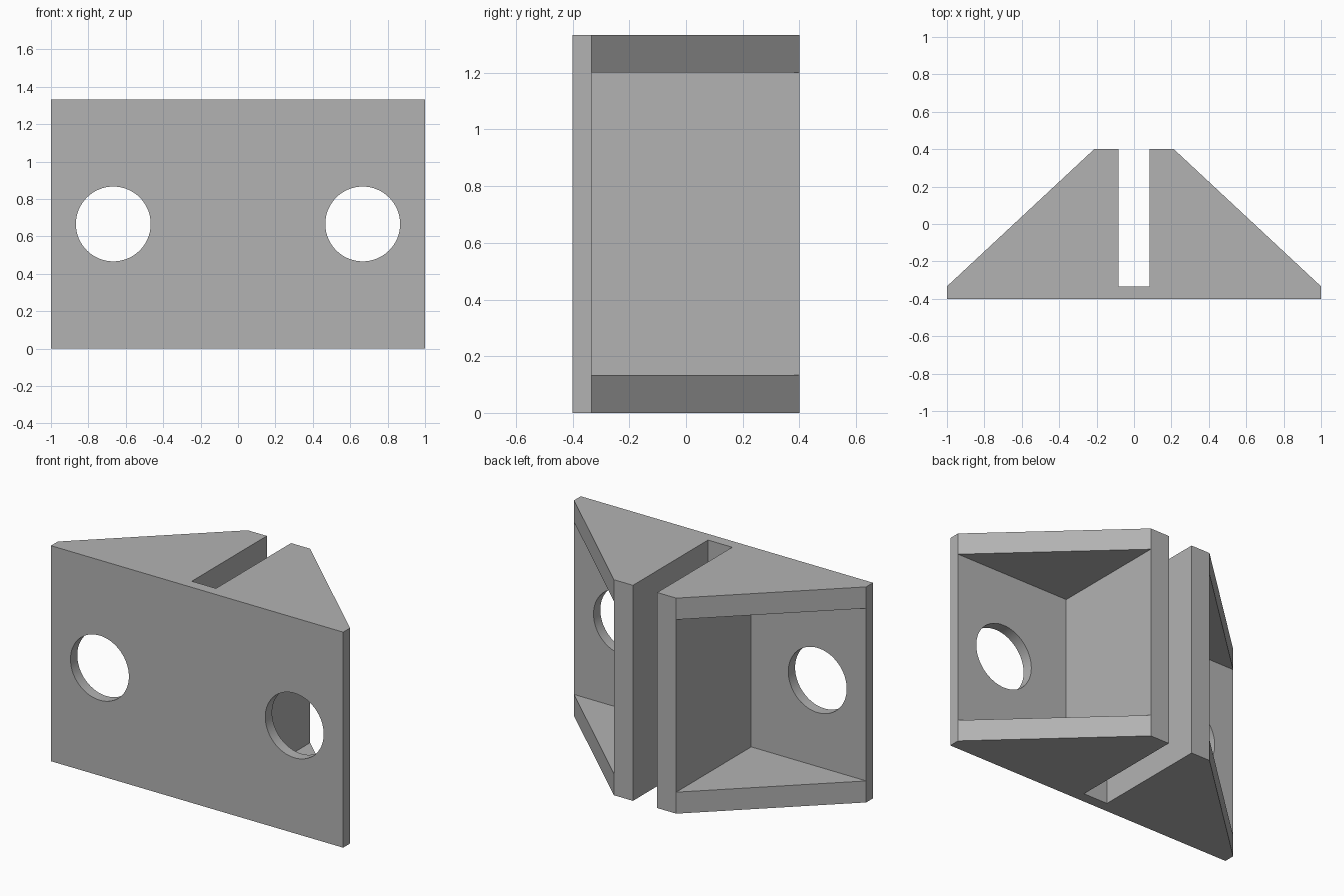
import bpy
import bmesh
from math import radians
from mathutils import Matrix, Vector

cube = bpy.data.objects.get("Cube")
if cube:
    bpy.data.objects.remove(cube, do_unlink=True)

WIDTH, DEPTH, HEIGHT = 2.0, 0.8, 4 / 3
PLATE_BACK = -1 / 3              # rear face of the mounting plate
SLOT, WALL = 0.083, 0.213        # inner and outer x of each upright wall
SHELF = 0.133                    # thickness of the triangular shelves
HOLE_X, HOLE_R = 2 / 3, 0.2

grey = bpy.data.materials.new("plain grey")
grey.use_nodes = True
colour = (0.45, 0.45, 0.45, 1)
grey.diffuse_color = colour
grey.node_tree.nodes["Principled BSDF"].inputs["Base Color"].default_value = colour


def add_object(name, bm):
    bmesh.ops.recalc_face_normals(bm, faces=bm.faces)
    mesh = bpy.data.meshes.new(name)
    bm.to_mesh(mesh)
    bm.free()
    mesh.materials.append(grey)
    obj = bpy.data.objects.new(name, mesh)
    bpy.context.collection.objects.link(obj)
    return obj


def box_cutter(name, low, high):
    low, high = Vector(low), Vector(high)
    bm = bmesh.new()
    bmesh.ops.create_cube(bm, size=1, matrix=Matrix.Translation((low + high) / 2)
                          @ Matrix.Diagonal((*(high - low), 1)))
    return add_object(name, bm)


def hole_cutter(name, x):
    bm = bmesh.new()
    bmesh.ops.create_cone(bm, cap_ends=True, segments=64, radius1=HOLE_R,
                          radius2=HOLE_R, depth=0.3,
                          matrix=Matrix.Translation((x, -DEPTH / 2, HEIGHT / 2))
                          @ Matrix.Rotation(radians(90), 4, 'X'))
    return add_object(name, bm)


# Bracket body: slotted outline, mirrored in x and extruded upwards
half = [(WIDTH / 2, -DEPTH / 2), (WIDTH / 2, PLATE_BACK), (WALL, DEPTH / 2),
        (SLOT, DEPTH / 2), (SLOT, PLATE_BACK)]
outline = half + [(-x, y) for x, y in reversed(half)]
bm = bmesh.new()
base = bm.faces.new([bm.verts.new((x, y, 0)) for x, y in outline])
top = bmesh.ops.extrude_face_region(bm, geom=[base])["geom"]
bmesh.ops.translate(bm, vec=(0, 0, HEIGHT),
                    verts=[v for v in top if isinstance(v, bmesh.types.BMVert)])
bracket = add_object("slotted_wall_bracket", bm)

# Side pockets and screw holes
cutters = []
for side, name in ((1, "left"), (-1, "right")):
    xs = sorted((side * WALL, side * 1.2))
    cutters.append(box_cutter(name + "_pocket_cutter",
                              (xs[0], PLATE_BACK, SHELF),
                              (xs[1], 0.6, HEIGHT - SHELF)))
    cutters.append(hole_cutter(name + "_hole_cutter", side * HOLE_X))

bpy.ops.object.select_all(action='DESELECT')
bpy.context.view_layer.objects.active = bracket
bracket.select_set(True)
for cutter in cutters:
    cut = bracket.modifiers.new(cutter.name, 'BOOLEAN')
    cut.operation = 'DIFFERENCE'
    cut.solver = 'EXACT'
    cut.object = cutter
    bpy.ops.object.modifier_apply(modifier=cut.name)
    bpy.data.objects.remove(cutter, do_unlink=True)

# Smooth hole walls, sharp edges elsewhere
bpy.ops.object.shade_smooth_by_angle(angle=radians(30))
